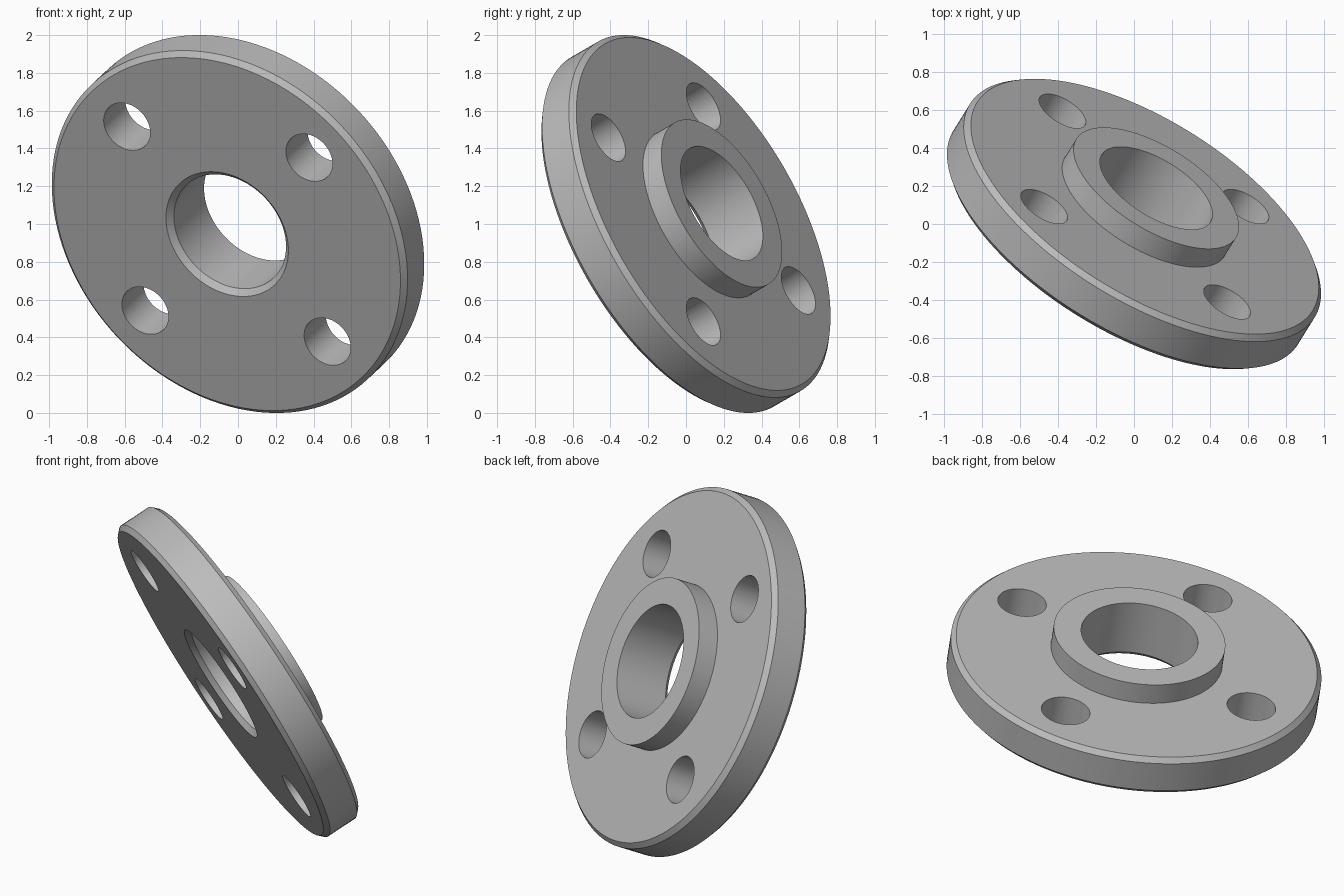
import bpy, bmesh, math
from mathutils import Matrix, Vector

cube = bpy.data.objects.get("Cube")
if cube:
    bpy.data.objects.remove(cube, do_unlink=True)

# Main dimensions
RADIUS, HALF, CHAMFER = 1.069, 0.121, 0.028
HUB_RADIUS, HUB_TOP = 0.495, 0.248
BORE, BORE_CHAMFER = 0.337, 0.031
HOLE, PITCH = 0.14, 0.778

# Tilted frame: the hub points along the axis, the bolt holes lie on u and v
axis = Vector((0.473, 0.763, 0.441)).normalized()
v = Vector((-axis.z, 0, axis.x)).normalized()
u = v.cross(axis)
tilt = Matrix((u, v, axis)).transposed().to_4x4()
tilt.translation = (0, 0, 1)

steel = bpy.data.materials.new("light grey steel")
steel.use_nodes = True
steel.diffuse_color = (0.5, 0.5, 0.5, 1)
steel.node_tree.nodes["Principled BSDF"].inputs["Base Color"].default_value = (0.5, 0.5, 0.5, 1)


def add_object(name, bm):
    bmesh.ops.recalc_face_normals(bm, faces=bm.faces)
    mesh = bpy.data.meshes.new(name)
    bm.to_mesh(mesh)
    bm.free()
    mesh.materials.append(steel)
    obj = bpy.data.objects.new(name, mesh)
    bpy.context.collection.objects.link(obj)
    obj.matrix_world = tilt
    return obj


# Flange, hub and bore as one turned profile (radius, height)
profile = [
    (BORE + BORE_CHAMFER, -HALF),
    (RADIUS - CHAMFER, -HALF),
    (RADIUS, -HALF + CHAMFER),
    (RADIUS, HALF - CHAMFER),
    (RADIUS - CHAMFER, HALF),
    (HUB_RADIUS, HALF),
    (HUB_RADIUS, HUB_TOP),
    (BORE, HUB_TOP),
    (BORE, -HALF + BORE_CHAMFER),
]
bm = bmesh.new()
verts = [bm.verts.new((r, 0, h)) for r, h in profile]
edges = [bm.edges.new((a, b)) for a, b in zip(verts, verts[1:] + verts[:1])]
bmesh.ops.spin(bm, geom=verts + edges, cent=(0, 0, 0), axis=(0, 0, 1),
               angle=math.tau, steps=128, use_merge=True)
bmesh.ops.remove_doubles(bm, verts=bm.verts, dist=1e-5)
flange = add_object("hub_flange", bm)

# Four bolt holes
bm = bmesh.new()
for i in range(4):
    spot = Matrix.Rotation(i * math.pi / 2, 4, 'Z') @ Matrix.Translation((PITCH, 0, 0))
    bmesh.ops.create_cone(bm, cap_ends=True, segments=64, radius1=HOLE,
                          radius2=HOLE, depth=4 * HALF, matrix=spot)
cutter = add_object("bolt_hole_cutter", bm)
cutter.hide_render = True

cut = flange.modifiers.new("bolt_holes", 'BOOLEAN')
cut.operation = 'DIFFERENCE'
cut.solver = 'EXACT'
cut.object = cutter

bpy.ops.object.select_all(action='DESELECT')
flange.select_set(True)
bpy.context.view_layer.objects.active = flange
bpy.context.view_layer.update()
bpy.ops.object.modifier_apply(modifier=cut.name)
bpy.data.objects.remove(cutter, do_unlink=True)
bpy.ops.object.shade_smooth_by_angle(angle=math.radians(30))
